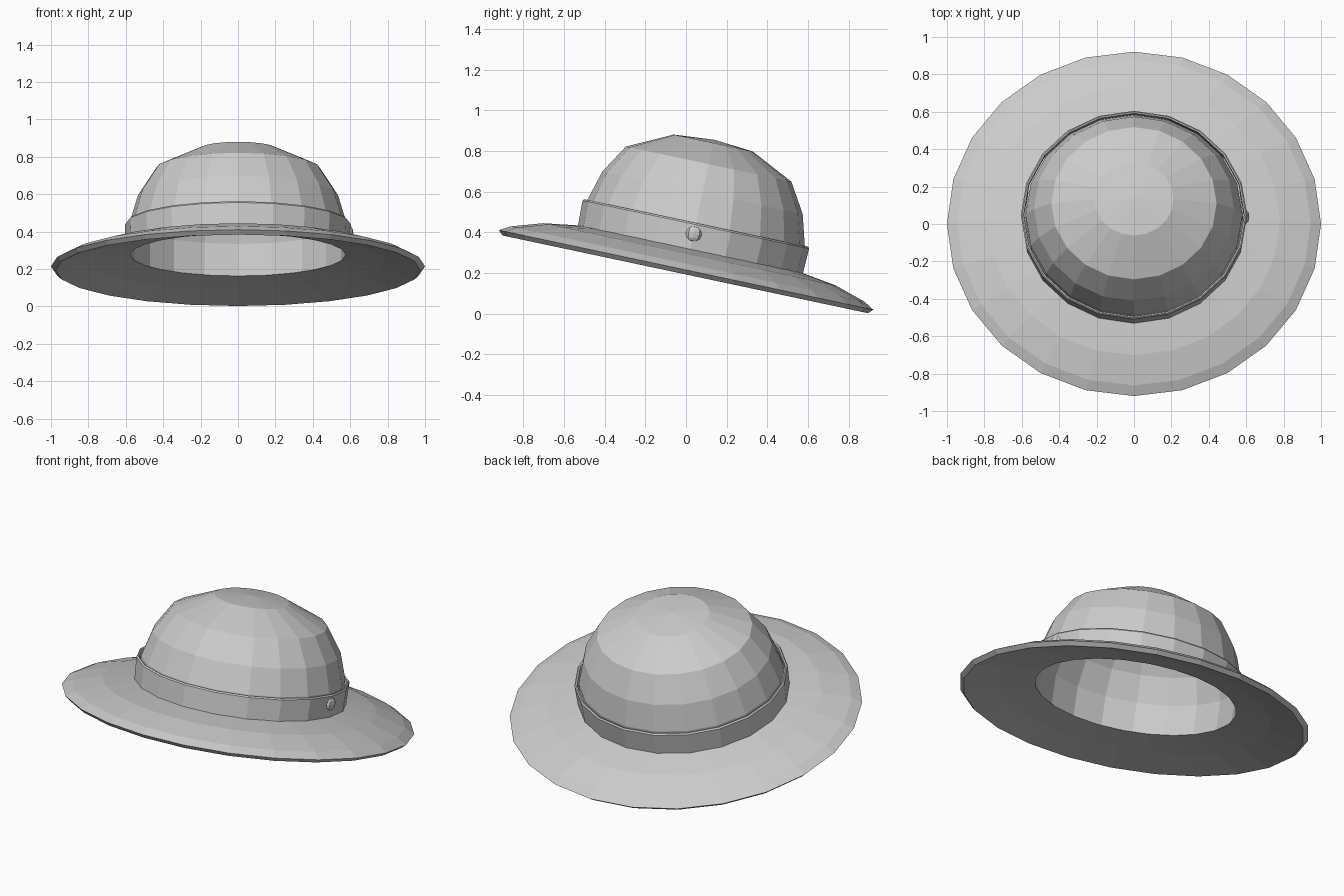
import bpy
import math
from mathutils import Matrix, Vector

cube = bpy.data.objects.get("Cube")
if cube:
    bpy.data.objects.remove(cube, do_unlink=True)

# Single felt colour
felt = bpy.data.materials.new("light_grey_felt")
felt.use_nodes = True
felt.diffuse_color = (0.6, 0.6, 0.6, 1)
felt.node_tree.nodes["Principled BSDF"].inputs["Base Color"].default_value = (0.6, 0.6, 0.6, 1)

# The hat is slightly oval and tips back
OVAL = 0.941
TILT = (Matrix.Rotation(math.radians(-12), 4, "X")
        @ Matrix.Translation((0, -0.044, -0.002)))


def lathe(name, profile, sides):
    """Spin (radius, height) points about the hat's axis; radius 0 closes to a point."""
    verts, faces, rings = [], [], []
    for r, z in profile:
        n = sides if r > 0 else 1
        rings.append(range(len(verts), len(verts) + n))
        for i in range(n):
            a = math.tau * i / sides
            verts.append((r * math.cos(a), r * math.sin(a) * OVAL, z))
    for a, b in zip(rings, rings[1:]):
        for i in range(sides):
            j = (i + 1) % sides
            if len(b) == 1:
                faces.append((a[i], a[j], b[0]))
            else:
                faces.append((a[i], a[j], b[j], b[i]))
    mesh = bpy.data.meshes.new(name)
    mesh.from_pydata(verts, [], faces)
    mesh.materials.append(felt)
    obj = bpy.data.objects.new(name, mesh)
    bpy.context.collection.objects.link(obj)
    obj.matrix_world = TILT
    return obj


# Brim: hollow underside, bevelled rim, sloping top
lathe("brim", [(0.575, 0.274), (0.78, 0.238), (0.976, 0.19),
               (1.0, 0.212), (0.945, 0.242), (0.78, 0.291), (0.585, 0.318)], 24)

# Domed crown, open underneath for the head
lathe("crown", [(0.58, 0.274), (0.58, 0.45), (0.535, 0.6),
                (0.442, 0.744), (0.212, 0.85), (0, 0.867)], 20)

# Ribbon band with a thin rolled top edge
lathe("hat_band", [(0.6, 0.29), (0.605, 0.44), (0.598, 0.448),
                   (0.59, 0.445), (0.588, 0.42)], 20)

# Small flattened button on the left side of the band
bpy.ops.mesh.primitive_uv_sphere_add(segments=8, ring_count=6, radius=0.039)
button = bpy.context.object
button.name = "band_button"
button.data.materials.append(felt)
button.matrix_world = (TILT @ Matrix.Translation(Vector((0.597, 0, 0.394)))
                       @ Matrix.Diagonal((0.5, 1, 1, 1)))
